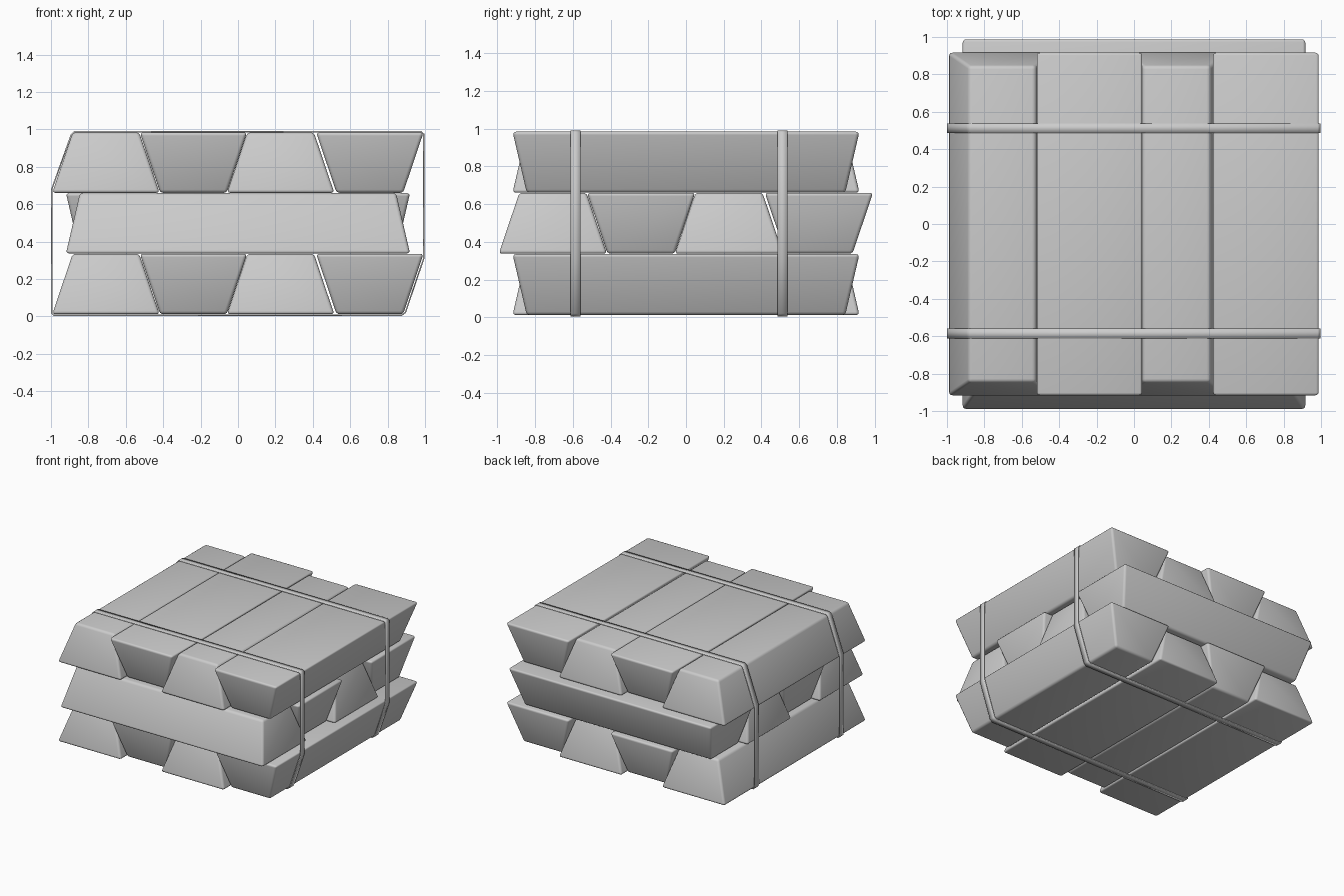
import bpy
import bmesh
import math
from mathutils import Matrix

old = bpy.data.objects.get("Cube")
if old:
    bpy.data.objects.remove(old, do_unlink=True)


def make_material(name, color):
    mat = bpy.data.materials.new(name)
    mat.use_nodes = True
    mat.diffuse_color = color
    mat.node_tree.nodes["Principled BSDF"].inputs["Base Color"].default_value = color
    return mat


metal = make_material("cast grey metal", (0.6, 0.6, 0.6, 1))

HEIGHT = 0.323
WIDE, NARROW = (0.287, 0.92), (0.178, 0.845)   # half width, half length


def finish(obj):
    obj.data.materials.append(metal)
    bpy.ops.object.select_all(action="DESELECT")
    obj.select_set(True)
    bpy.context.view_layer.objects.active = obj
    bpy.ops.object.shade_smooth_by_angle(angle=math.radians(40))


def add_object(name, bm):
    bmesh.ops.recalc_face_normals(bm, faces=bm.faces)
    mesh = bpy.data.meshes.new(name)
    bm.to_mesh(mesh)
    bm.free()
    obj = bpy.data.objects.new(name, mesh)
    bpy.context.collection.objects.link(obj)
    return obj


def ingot(name, offset, base, wide_down, turned):
    # tapered block with rounded edges
    bm = bmesh.new()
    bmesh.ops.create_cube(bm, size=2)
    for v in bm.verts:
        hx, hy = WIDE if (v.co.z < 0) == wide_down else NARROW
        v.co = (v.co.x * hx + offset, v.co.y * hy, base + HEIGHT * (v.co.z + 1) / 2)
    bmesh.ops.bevel(bm, geom=bm.edges[:], offset=0.018, segments=3,
                    profile=0.5, affect="EDGES")
    if turned:
        # swap the x and y axes for the crosswise layer
        bm.transform(Matrix(((0, 1, 0, 0), (1, 0, 0, 0), (0, 0, 1, 0), (0, 0, 0, 1))))
    finish(add_object(name, bm))


# three layers of alternating ingots, the middle one laid crosswise
for layer, base in enumerate((0.012, 0.337, 0.661)):
    for i, offset in enumerate((-0.706, -0.238, 0.228, 0.705)):
        ingot(f"ingot_{layer + 1}_{i + 1}", offset, base, i % 2 == 0, layer == 1)


def strap(name, y, half_width=0.026):
    # thin band pulled tight around the stack
    outline = [(-0.985, 0.007), (0.875, 0.007), (0.895, 0.022), (0.993, 0.31),
               (0.993, 0.975), (0.98, 0.987), (-0.875, 0.987), (-0.892, 0.97),
               (-0.996, 0.68), (-0.996, 0.018)]
    bm = bmesh.new()
    rims = [[bm.verts.new((x, y + s * half_width, z)) for x, z in outline]
            for s in (-1, 1)]
    for i in range(len(outline)):
        bm.faces.new((rims[0][i - 1], rims[0][i], rims[1][i], rims[1][i - 1]))
    obj = add_object(name, bm)
    mod = obj.modifiers.new("thickness", "SOLIDIFY")
    mod.thickness = 0.007
    mod.offset = 0
    mod.use_even_offset = True
    finish(obj)


strap("front_strap", -0.586)
strap("back_strap", 0.512)
